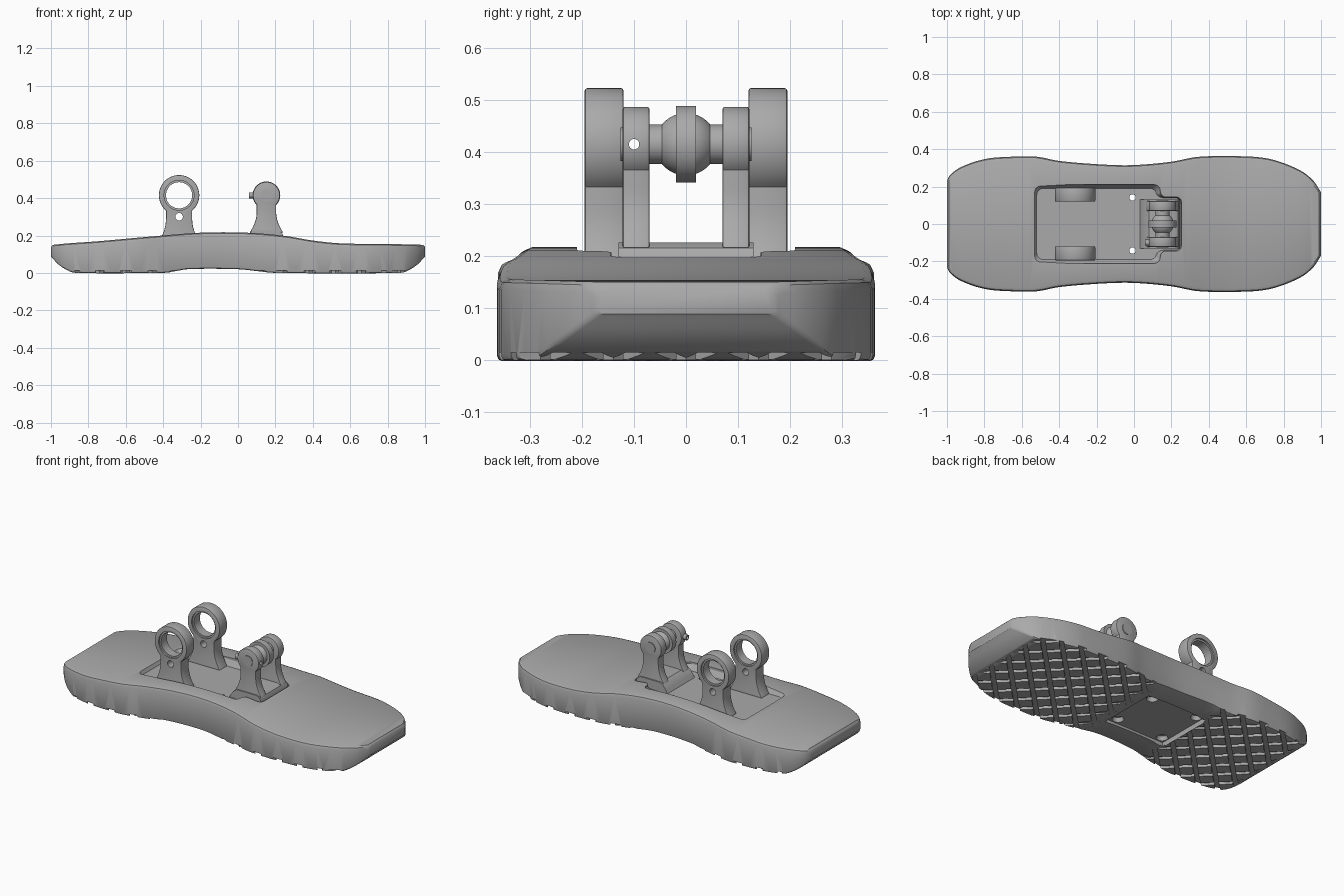
import bpy, bmesh, math
from mathutils import Matrix, Vector

if "Cube" in bpy.data.objects:
    bpy.data.objects.remove(bpy.data.objects["Cube"])

grey = bpy.data.materials.new("plain grey")
grey.use_nodes = True
grey.diffuse_color = (0.4, 0.4, 0.4, 1)
grey.node_tree.nodes["Principled BSDF"].inputs["Base Color"].default_value = (0.4, 0.4, 0.4, 1)


def make(name, bm):
    bmesh.ops.recalc_face_normals(bm, faces=bm.faces)
    mesh = bpy.data.meshes.new(name)
    bm.to_mesh(mesh)
    bm.free()
    mesh.materials.append(grey)
    obj = bpy.data.objects.new(name, mesh)
    bpy.context.collection.objects.link(obj)
    return obj


def apply(obj, mod):
    bpy.context.view_layer.objects.active = obj
    bpy.ops.object.modifier_apply(modifier=mod.name)


def cut(obj, cutter):
    mod = obj.modifiers.new("cut", "BOOLEAN")
    mod.operation, mod.solver, mod.object = "DIFFERENCE", "EXACT", cutter
    apply(obj, mod)
    bpy.data.objects.remove(cutter)


def edge_bevel(obj, width):
    mod = obj.modifiers.new("bevel", "BEVEL")
    mod.width, mod.segments, mod.angle_limit = width, 2, math.radians(50)
    apply(obj, mod)


def finish(obj):
    bpy.ops.object.select_all(action="DESELECT")
    obj.select_set(True)
    bpy.context.view_layer.objects.active = obj
    bpy.ops.object.shade_smooth_by_angle(angle=math.radians(30))


def loft(name, rings):
    bm = bmesh.new()
    loops = [[bm.verts.new(p) for p in ring] for ring in rings]
    n = len(loops[0])
    for a, b in zip(loops, loops[1:]):
        for i in range(n):
            bm.faces.new((a[i], a[(i + 1) % n], b[(i + 1) % n], b[i]))
    bm.faces.new(loops[0])
    bm.faces.new(loops[-1])
    return make(name, bm)


def rod(name, start, end, r, r_end=None):
    start, end = Vector(start), Vector(end)
    axis = end - start
    turn = axis.to_track_quat("Z", "Y").to_matrix().to_4x4()
    bm = bmesh.new()
    bmesh.ops.create_cone(bm, cap_ends=True, segments=40, radius1=r,
                          radius2=r if r_end is None else r_end, depth=axis.length,
                          matrix=Matrix.Translation((start + end) / 2) @ turn)
    return make(name, bm)


def box(name, lo, hi, bevel=0):
    size = [b - a for a, b in zip(lo, hi)]
    mid = [(a + b) / 2 for a, b in zip(lo, hi)]
    bm = bmesh.new()
    bmesh.ops.create_cube(bm, size=1, matrix=Matrix.Translation(mid) @ Matrix.Diagonal((*size, 1)))
    obj = make(name, bm)
    if bevel:
        edge_bevel(obj, bevel)
    return obj


def curve(points, x):
    """Smooth curve through (x, value) points."""
    i = max(k for k in range(len(points) - 1) if points[k][0] <= x + 1e-9)

    def slope(k):
        a, b = points[max(k - 1, 0)], points[min(k + 1, len(points) - 1)]
        return (b[1] - a[1]) / (b[0] - a[0])
    (x0, v0), (x1, v1) = points[i], points[i + 1]
    h = x1 - x0
    t = (x - x0) / h
    return (v0 * (1 + 2 * t) * (1 - t) ** 2 + v1 * t * t * (3 - 2 * t)
            + h * slope(i) * t * (1 - t) ** 2 - h * slope(i + 1) * t * t * (1 - t))


def lug(name, cx, cz, r, neck, base, z0, y0, y1):
    """Upright plate with a round head, a neck and a flared foot."""
    z_neck = cz - math.sqrt(r * r - neck * neck)
    side = []
    for k in range(9):
        s = k / 8
        side.append((neck + (base - neck) * (1 - s) ** 2, z0 + (z_neck - z0) * 0.75 * s))
    a0 = -math.acos(neck / r)
    for k in range(24):
        a = a0 + (math.pi / 2 - a0) * k / 24
        side.append((r * math.cos(a), cz + r * math.sin(a)))
    outline = side + [(0, cz + r)] + [(-x, z) for x, z in reversed(side)]
    obj = loft(name, [[(cx + x, y, z) for x, z in outline] for y in (y0, y1)])
    edge_bevel(obj, 0.005)
    return obj


# Sole: rounded cross-sections swept along its length
half_width = [(-1, .23), (-.985, .26), (-.93, .302), (-.8, .347), (-.65, .36), (-.52, .36),
              (-.4, .337), (-.15, .317), (0, .315), (.2, .333), (.35, .36), (.63, .36),
              (.75, .342), (.89, .286), (.96, .23), (1, .17)]
top = [(-1, .138), (-.988, .15), (-.74, .17), (-.47, .194), (-.2, .215), (.05, .215),
       (.25, .198), (.4, .173), (.55, .158), (.988, .15), (1, .138)]
bottom = [(-1, .088), (-.96, .045), (-.91, .013), (-.87, 0), (-.4, 0), (-.36, .004),
          (-.27, .02), (0, .02), (.1, .01), (.2, 0), (.87, 0), (.91, .013), (.96, .045), (1, .088)]
stations = sorted({round(-.96 + .04 * k, 3) for k in range(49)}
                  | {s * v for s in (-1, 1) for v in (1, .995, .988, .975, .94, .9)})
rings = []
for x in stations:
    w, t, b = curve(half_width, x), curve(top, x), curve(bottom, x)
    half = [(w - .01, b), (w - .003, b + .003), (w, b + .01),
            (w, t - .02), (w - .006, t - .006), (w - .02, t)]
    rings.append([(x, y, z) for y, z in half] + [(x, -y, z) for y, z in reversed(half)])
sole = loft("sole", rings)

# Stepped pocket in the top, with sloping walls and rounded corners


def pocket_outline(g, z):
    side = [(-.54 + g, .21 - g), (.14 - g, .21 - g), (.14 - g, .145 - g / 4), (.255 - g / 4, .145 - g / 4)]
    return [(x, y, z) for x, y in side] + [(x, -y, z) for x, y in reversed(side)]


pocket = loft("pocket_cutter", [pocket_outline(.02, .17), pocket_outline(0, .2), pocket_outline(0, .3)])
bm = bmesh.new()
bm.from_mesh(pocket.data)
upright = [e for e in bm.edges if abs(e.verts[0].co.z - e.verts[1].co.z) > .01]
bmesh.ops.bevel(bm, geom=upright, offset=.03, segments=5, profile=.5, affect="EDGES")
bm.to_mesh(pocket.data)
bm.free()
cut(sole, pocket)

# Crossed tread grooves under the sole
for angle in (45, -45):
    bm = bmesh.new()
    for k in range(-9, 10):
        place = (Matrix.Translation((k * .14 + .03, 0, -.003))
                 @ Matrix.Rotation(math.radians(angle), 4, "Z") @ Matrix.Diagonal((1.6, .026, .034, 1)))
        bmesh.ops.create_cube(bm, size=1, matrix=place)
    cut(sole, make("groove_cutter", bm))

# Underside panel with four countersunk bolt holes
cut(sole, box("panel_cutter", (-.35, -.18, -.1), (.05, .18, .036)))
for x in (-.315, -.008):
    for y in (-.142, .142):
        cut(sole, rod("countersink_cutter", (x, y, .03), (x, y, .06), .034, .024))
        if x > -.1:
            cut(sole, rod("bolt_hole_cutter", (x, y, 0), (x, y, .3), .017))
finish(sole)

# Pivot base block with a ramp at the rear
ramp = [(.03, .165), (.045, .19), (.06, .212), (.08, .226), (.215, .226), (.235, .215), (.245, .195), (.245, .165)]
finish(loft("pivot_base", [[(x, y, z) for x, z in ramp] for y in (-.13, .13)]))

PX, PZ = .152, .415
for side, s in (("right", -1), ("left", 1)):
    # Large bearing lugs with stepped bores
    ring = lug(side + "_bearing_lug", -.315, .415, .108, .07, .11, .165, s * .12, s * .195)
    cut(ring, rod("bore_cutter", (-.315, 0, .415), (-.315, s * .3, .415), .07))
    for y in (.11, .185):
        cut(ring, rod("step_cutter", (-.315, s * y, .415), (-.315, s * (y + .02), .415), .08))
    cut(ring, rod("small_hole_cutter", (-.315, 0, .3), (-.315, s * .3, .3), .02))
    finish(ring)

    # Smaller pivot lugs
    post = lug(side + "_pivot_lug", PX, PZ, .072, .052, .09, .215, s * .07, s * .122)
    if s < 0:
        cut(post, rod("cross_hole_cutter", (0, -.1, PZ), (.3, -.1, PZ), .01))
    finish(post)
    finish(rod(side + "_pin_end", (PX, s * .118, PZ), (PX, s * .126, PZ), .032))

# Pivot pin, ball and its ring
finish(rod("pivot_pin", (PX, -.072, PZ), (PX, .072, PZ), .038))
bm = bmesh.new()
bmesh.ops.create_uvsphere(bm, u_segments=40, v_segments=24, radius=.06,
                          matrix=Matrix.Translation((PX, 0, PZ)))
finish(make("pivot_ball", bm))
finish(rod("ball_ring", (PX, -.019, PZ), (PX, .019, PZ), .074))

# Hollow set screw at the rear of the right pivot lug
screw = rod("set_screw", (.06, -.1, PZ), (.09, -.1, PZ), .016)
cut(screw, rod("screw_bore_cutter", (.03, -.1, PZ), (.12, -.1, PZ), .01))
finish(screw)
